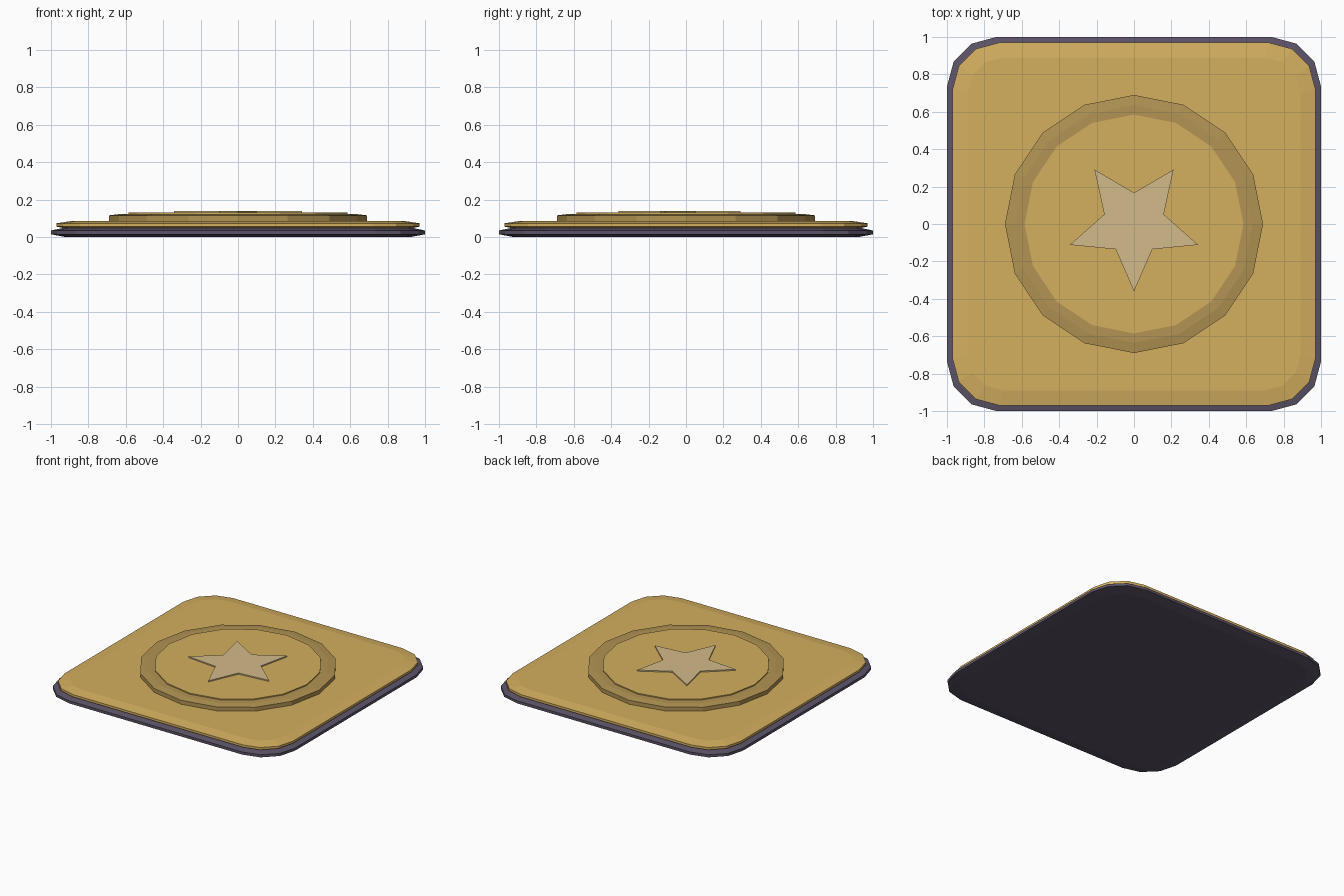
import bpy, bmesh, math

if "Cube" in bpy.data.objects:
    bpy.data.objects.remove(bpy.data.objects["Cube"])


def material(name, srgb):
    lin = [((c / 255 + 0.055) / 1.055) ** 2.4 for c in srgb]
    m = bpy.data.materials.new(name)
    m.diffuse_color = (*lin, 1)
    m.use_nodes = True
    m.node_tree.nodes["Principled BSDF"].inputs["Base Color"].default_value = m.diffuse_color
    return m


gold = material("gold", (212, 175, 95))
bronze = material("dark gold", (178, 148, 83))
pale = material("pale gold", (211, 187, 138))
slate = material("dark slate", (93, 84, 104))


def rounded_square(half, radius):
    # Square outline with three facets per corner
    pts = []
    for k in range(4):
        a = math.pi / 2 * k
        cx = (half - radius) * (1 if k in (0, 3) else -1)
        cy = (half - radius) * (1 if k < 2 else -1)
        for i in range(4):
            t = a + i * math.pi / 6
            pts.append((cx + radius * math.cos(t), cy + radius * math.sin(t)))
    return pts


def polygon(radii, n, start=0.0):
    # Outline cycling through the given radii
    return [(radii[i % len(radii)] * math.cos(start + i * math.tau / n),
             radii[i % len(radii)] * math.sin(start + i * math.tau / n)) for i in range(n)]


def stack(name, layers, mat):
    # Closed solid through outlines at rising heights
    bm = bmesh.new()
    rings = [[bm.verts.new((x, y, z)) for x, y in pts] for pts, z in layers]
    n = len(rings[0])
    bm.faces.new(rings[0][::-1])
    for a, b in zip(rings, rings[1:]):
        for i in range(n):
            j = (i + 1) % n
            bm.faces.new((a[i], a[j], b[j], b[i]))
    bm.faces.new(rings[-1])
    me = bpy.data.meshes.new(name)
    bm.to_mesh(me)
    bm.free()
    me.materials.append(mat)
    ob = bpy.data.objects.new(name, me)
    bpy.context.collection.objects.link(ob)
    return ob


# Dark backing slab, chamfered above and below
stack("backing_slab", [(rounded_square(0.92, 0.21), 0.0),
                       (rounded_square(1.0, 0.265), 0.015),
                       (rounded_square(1.0, 0.265), 0.035),
                       (rounded_square(0.93, 0.22), 0.05)], slate)

# Gold face plate
stack("face_plate", [(rounded_square(0.93, 0.22), 0.048),
                     (rounded_square(0.97, 0.25), 0.056),
                     (rounded_square(0.97, 0.25), 0.074),
                     (rounded_square(0.89, 0.19), 0.086)], gold)

# Raised sixteen-sided rim and disc
stack("medallion_rim", [(polygon([0.69], 16), 0.08),
                        (polygon([0.69], 16), 0.116),
                        (polygon([0.635], 16), 0.123),
                        (polygon([0.585], 16), 0.123)], bronze)
stack("medallion_disc", [(polygon([0.585], 16), 0.115),
                         (polygon([0.585], 16), 0.131)], gold)

# Five-pointed star, one point toward the front
stack("star", [(polygon([0.36, 0.167], 10, -math.pi / 2), 0.128),
               (polygon([0.36, 0.167], 10, -math.pi / 2), 0.14)], pale)
